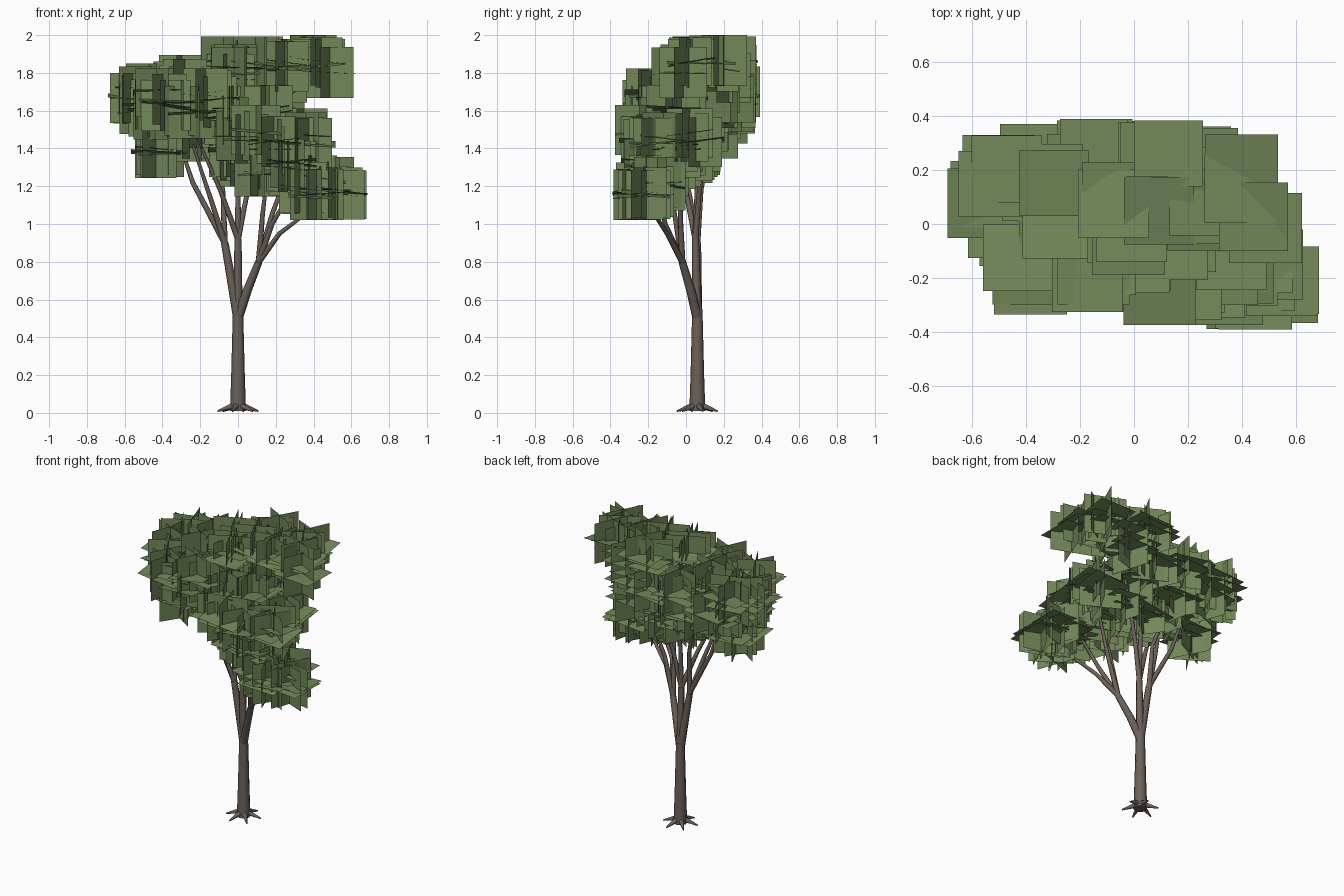
import bpy, bmesh, math, random
from mathutils import Vector

if "Cube" in bpy.data.objects:
    bpy.data.objects.remove(bpy.data.objects["Cube"])

random.seed(11)


def material(name, rgb):
    m = bpy.data.materials.new(name)
    m.diffuse_color = (*rgb, 1)
    m.use_nodes = True
    m.node_tree.nodes["Principled BSDF"].inputs["Base Color"].default_value = m.diffuse_color
    return m


bark = material("bark", (0.15, 0.12, 0.1))
leaf = material("leaf", (0.17, 0.245, 0.1))


def limbs(name, paths):
    """Tapered eight-sided tubes, one per path of (x, y, z, radius)."""
    cu = bpy.data.curves.new(name, 'CURVE')
    cu.dimensions = '3D'
    cu.bevel_depth = 1
    cu.bevel_resolution = 2
    cu.use_fill_caps = True
    for path in paths:
        s = cu.splines.new('POLY')
        s.points.add(len(path) - 1)
        for p, (x, y, z, r) in zip(s.points, path):
            p.co = (x, y, z, 1)
            p.radius = r
    cu.materials.append(bark)
    ob = bpy.data.objects.new(name, cu)
    bpy.context.collection.objects.link(ob)
    return ob


# trunk
limbs("trunk", [[(0, .06, .01, .042), (0, .06, .05, .041), (0, .06, .2, .036),
                 (0, .06, .4, .031), (0, .06, .55, .027)]])

# roots
roots = []
for i in range(6):
    a = math.tau * i / 6 + math.radians(15)
    c, s = math.cos(a), math.sin(a)
    roots.append([(d * c, .06 + d * s, z, r) for d, z, r in
                  ((.015, .04, .018), (.055, .028, .013), (.112, .009, .004))])
limbs("roots", roots)

# main branches
L, C, R = (-.07, .06, .9), (0, .05, .92), (.11, -.02, .8)
limbs("main_branches", [
    [(0, .06, .5, .026), (-.035, .06, .7, .023), (*L, .02)],
    [(0, .06, .5, .026), (0, .055, .7, .022), (*C, .019)],
    [(0, .06, .5, .026), (.05, .025, .65, .024), (*R, .02)],
])

# upper branches
upper = [
    [L, (-.24, .07, 1.22), (-.3, .08, 1.4)],
    [L, (-.15, .02, 1.15), (-.24, -.04, 1.42)],
    [L, (-.08, .08, 1.18), (-.17, .15, 1.5)],
    [C, (-.09, .0, 1.17), (-.2, -.06, 1.42)],
    [C, (.0, .06, 1.2), (.02, .12, 1.55)],
    [C, (.05, .07, 1.17), (.2, .14, 1.6)],
    [R, (.22, -.1, .95), (.42, -.2, 1.1)],
    [R, (.18, -.11, 1.0), (.3, -.15, 1.2)],
    [R, (.13, -.06, 1.05), (.16, -.1, 1.3)],
    [R, (.18, -.03, 1.05), (.29, .0, 1.35)],
]
limbs("upper_branches", [[(*p, r) for p, r in zip(path, (.017, .013, .008))]
                         for path in upper])

# centres of the leaf clumps
clumps = [
    (.55, -.24, 1.15), (.43, -.26, 1.15), (.49, -.15, 1.22), (.35, -.19, 1.18), (.28, -.22, 1.32),
    (.36, -.12, 1.46), (.35, .02, 1.48), (.27, -.05, 1.38), (.2, -.2, 1.42), (.13, -.1, 1.28),
    (.13, .02, 1.36), (.05, -.2, 1.45), (.02, -.04, 1.33), (-.03, .06, 1.38), (-.05, -.12, 1.55),
    (.08, .08, 1.56), (.17, -.05, 1.6), (-.1, .05, 1.55), (.44, .03, 1.85), (.36, .16, 1.83),
    (.26, .08, 1.85), (.2, .22, 1.72), (.08, .25, 1.84), (.1, .05, 1.86), (-.06, .1, 1.84),
    (-.14, .26, 1.7), (.05, .2, 1.66), (-.02, -.06, 1.8), (-.55, .11, 1.66), (-.5, .2, 1.69),
    (-.4, .2, 1.56), (-.4, .05, 1.38), (-.44, -.03, 1.58), (-.39, -.17, 1.66), (-.28, -.18, 1.6),
    (-.28, 0, 1.74), (-.32, .17, 1.73), (-.25, .05, 1.48), (-.15, -.17, 1.68), (-.2, .16, 1.52),
]

# twigs from the nearest branch tip into the clumps
tips = [Vector(p[-1]) for p in upper]
twigs = []
for c in clumps[::2]:
    t = min(tips, key=lambda q: (q - Vector(c)).length)
    twigs.append([(*t, .007), (*c, .003)])
limbs("twigs", twigs)

# foliage: crossed leaf cards
bm = bmesh.new()


def card(c, u, v):
    bm.faces.new([bm.verts.new(c + a * u + b * v)
                  for a, b in ((-1, -1), (1, -1), (1, 1), (-1, 1))])


def clamp(v, lo, hi):
    return max(lo, min(hi, v))


for x, y, z in clumps:
    for k in range(3):
        j = 0.055 if k else 0.0
        c = Vector((clamp(x + random.uniform(-j, j), -.555, .555),
                    clamp(y + random.uniform(-j, j), -.26, .26),
                    clamp(z + random.uniform(-j, j), 1.155, 1.865)))
        h = .135 * random.uniform(.94, 1)
        a = math.radians(random.uniform(10, 35)) * random.choice((-1, 1))
        ca, sa = h * math.cos(a), h * math.sin(a)
        up = Vector((0, 0, h))
        card(c, Vector((ca, sa, 0)), up)
        card(c, Vector((-sa, ca, 0)), up)
        card(c, Vector((h, 0, random.uniform(-.16, .16) * h)),
             Vector((0, h * .96, random.uniform(-.16, .16) * h)))

me = bpy.data.meshes.new("foliage")
bm.to_mesh(me)
bm.free()
me.materials.append(leaf)
bpy.context.collection.objects.link(bpy.data.objects.new("foliage", me))
